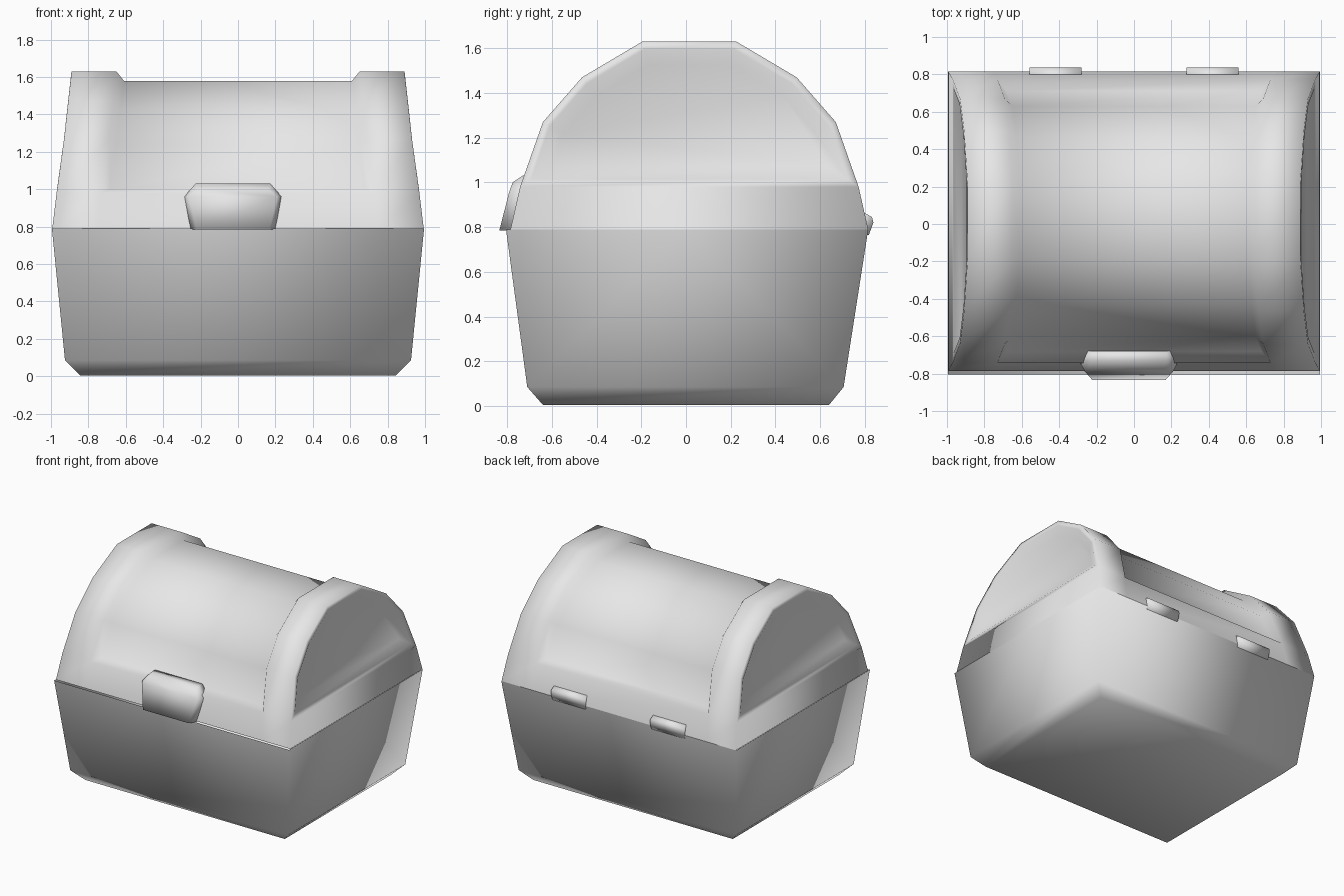
import bpy, bmesh, math

cube = bpy.data.objects.get("Cube")
if cube:
    bpy.data.objects.remove(cube, do_unlink=True)

grey = bpy.data.materials.new("plain grey")
grey.use_nodes = True
grey.diffuse_color = (0.8, 0.8, 0.8, 1)
grey.node_tree.nodes["Principled BSDF"].inputs["Base Color"].default_value = (0.8, 0.8, 0.8, 1)


def finish(name, bm):
    """Turn a bmesh into a smooth-shaded object."""
    for f in bm.faces:
        f.smooth = True
    mesh = bpy.data.meshes.new(name)
    bm.to_mesh(mesh)
    bm.free()
    mesh.materials.append(grey)
    obj = bpy.data.objects.new(name, mesh)
    bpy.context.collection.objects.link(obj)
    return obj


def hull(name, points):
    """Convex part from a few corner points."""
    bm = bmesh.new()
    for p in points:
        bm.verts.new(p)
    res = bmesh.ops.convex_hull(bm, input=bm.verts[:])
    loose = [v for v in bm.verts if not v.link_faces]
    bmesh.ops.delete(bm, geom=loose, context='VERTS')
    bmesh.ops.dissolve_limit(bm, angle_limit=math.radians(3),
                             verts=bm.verts[:], edges=bm.edges[:])
    bmesh.ops.recalc_face_normals(bm, faces=bm.faces[:])
    return finish(name, bm)


# Chest base: tapering box with a chamfered bottom edge
bm = bmesh.new()
rings = []
for hx, y0, y1, z in [(0.845, -0.64, 0.64, 0.005), (0.925, -0.71, 0.705, 0.085),
                      (0.995, -0.805, 0.815, 0.79)]:
    rings.append([bm.verts.new((x, y, z)) for x, y in
                  [(-hx, y0), (hx, y0), (hx, y1), (-hx, y1)]])
bottom, chamfer, rim = rings
bm.faces.new(bottom)
for i in range(4):
    j = (i + 1) % 4
    bm.faces.new([bottom[i], bottom[j], chamfer[j], chamfer[i]])
    if i % 2 == 0:
        bm.faces.new([chamfer[i], chamfer[j], rim[j], rim[i]])
    else:
        # End walls fan out from the middle of the rim
        mid = bm.verts.new((rim[i].co + rim[j].co) / 2)
        for tri in ([chamfer[i], chamfer[j], mid], [chamfer[j], rim[j], mid],
                    [rim[i], chamfer[i], mid]):
            bm.faces.new(tri)
bmesh.ops.recalc_face_normals(bm, faces=bm.faces[:])
finish("chest_base", bm)

# Arched lid: half profile as (half depth, height, half length)
half = [(0.80, 0.79, 0.993), (0.757, 0.98, 0.97), (0.655, 1.27, 0.93),
        (0.48, 1.47, 0.908), (0.21, 1.63, 0.89)]
arch = [(-y, z, x) for y, z, x in half] + half[::-1]
BAND = 0.24
bm = bmesh.new()
cols = []
for side, inset in [(-1, 0), (-1, BAND), (1, BAND), (1, 0)]:
    cols.append([bm.verts.new((side * (x - inset), y + 0.015, z)) for y, z, x in arch])
panel = []
for c in range(3):
    for i in range(len(arch) - 1):
        f = bm.faces.new([cols[c][i], cols[c + 1][i], cols[c + 1][i + 1], cols[c][i + 1]])
        if c == 1 and 1 <= i <= len(arch) - 3:
            panel.append(f)
ends = []
for col in (cols[0], cols[3]):
    bm.faces.new([col[0], col[1], col[-2], col[-1]])
    ends.append(bm.faces.new(col[1:-1]))
bmesh.ops.recalc_face_normals(bm, faces=bm.faces[:])
# Sunken panel over the top, between the end bands
bmesh.ops.inset_region(bm, faces=panel, thickness=0.04, depth=-0.05,
                       use_even_offset=True, use_boundary=True)
# Sunken arched panels on both ends
bmesh.ops.inset_individual(bm, faces=ends, thickness=0.035, depth=0, use_even_offset=True)
bmesh.ops.inset_individual(bm, faces=ends, thickness=0.065, depth=-0.035, use_even_offset=True)
finish("chest_lid", bm)

# Front latch: rows of (half width, y, z)
latch = [(0.195, -0.835, 0.785), (0.235, -0.79, 0.96), (0.19, -0.775, 1.0),
         (0.225, -0.79, 0.785), (0.262, -0.74, 0.96), (0.20, -0.73, 1.03),
         (0.20, -0.68, 1.03), (0.25, -0.68, 0.96), (0.21, -0.72, 0.785)]
hull("front_latch", [(-0.027 + s * w, y, z) for w, y, z in latch for s in (-1, 1)])

# Two back hinges
for label, cx in (("right", -0.42), ("left", 0.42)):
    section = [(0.77, 0.88), (0.832, 0.845), (0.838, 0.82), (0.818, 0.765), (0.77, 0.765)]
    hull(label + "_hinge", [(cx + s * 0.14, y, z) for y, z in section for s in (-1, 1)])
